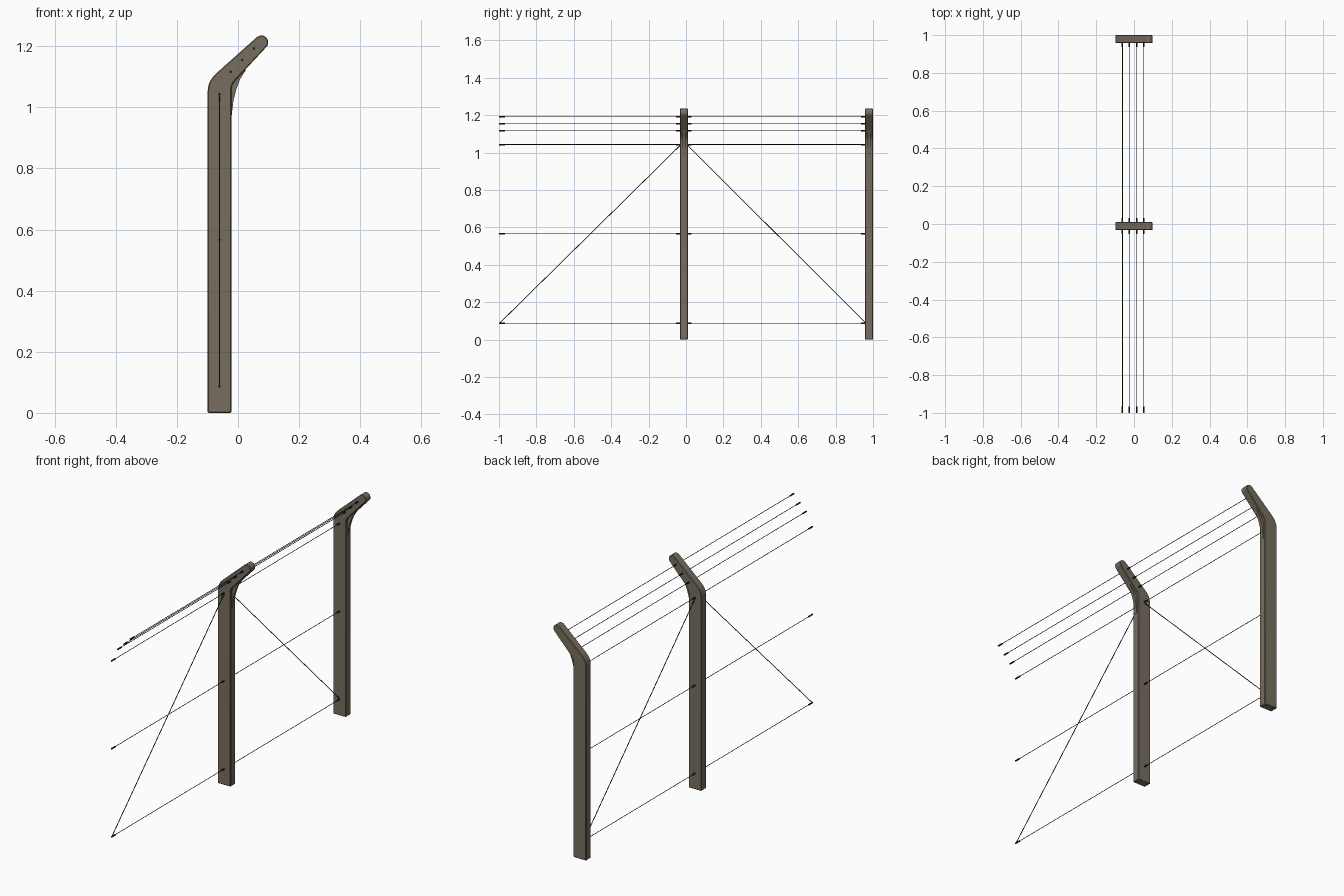
import bpy, bmesh, math
from mathutils import Vector

if "Cube" in bpy.data.objects:
    bpy.data.objects.remove(bpy.data.objects["Cube"])


def material(name, rgb):
    m = bpy.data.materials.new(name)
    m.diffuse_color = (*rgb, 1)
    m.use_nodes = True
    m.node_tree.nodes["Principled BSDF"].inputs["Base Color"].default_value = m.diffuse_color
    return m


CONCRETE = material("weathered_concrete", (0.185, 0.155, 0.115))
WIRE = material("dark_wire", (0.02, 0.019, 0.017))


def finish(name, bm, mat):
    bmesh.ops.recalc_face_normals(bm, faces=bm.faces)
    me = bpy.data.meshes.new(name)
    bm.to_mesh(me)
    bm.free()
    me.materials.append(mat)
    ob = bpy.data.objects.new(name, me)
    bpy.context.collection.objects.link(ob)
    return ob


def extrude_profile(name, pts, y0, y1, bevel):
    """Extrude an x-z outline from y0 to y1."""
    bm = bmesh.new()
    face = bm.faces.new([bm.verts.new((x, y0, z)) for x, z in pts])
    ext = bmesh.ops.extrude_face_region(bm, geom=[face])
    for v in ext["geom"]:
        if isinstance(v, bmesh.types.BMVert):
            v.co.y = y1
    ob = finish(name, bm, CONCRETE)
    if bevel:
        mod = ob.modifiers.new("edge_chamfer", 'BEVEL')
        mod.width, mod.segments = bevel, 1
        mod.angle_limit = math.radians(40)
    bpy.ops.object.select_all(action='DESELECT')
    ob.select_set(True)
    bpy.context.view_layer.objects.active = ob
    bpy.ops.object.shade_smooth_by_angle(angle=math.radians(32))
    return ob


def rod(name, a, b, r, sides=8):
    a, b = Vector(a), Vector(b)
    bm = bmesh.new()
    bmesh.ops.create_cone(bm, cap_ends=True, segments=sides, radius1=r, radius2=r,
                          depth=(b - a).length)
    rot = (b - a).to_track_quat('Z', 'Y')
    for v in bm.verts:
        v.co = rot @ v.co + (a + b) / 2
    for f in bm.faces:
        f.smooth = len(f.verts) == 4
    return finish(name, bm, WIRE)


def bend(p0, p1, p2, n):
    """Points on a quadratic curve."""
    p0, p1, p2 = Vector(p0), Vector(p1), Vector(p2)
    return [tuple(p0 * (1 - t) ** 2 + p1 * 2 * t * (1 - t) + p2 * t * t)
            for t in (i / n for i in range(n + 1))]


# Post outline: straight shaft, curved elbow, arm with a round tip
tip, tip_r = (0.0765, 1.2125), 0.0225
outline = [(-0.022, 0), (-0.099, 0)]
outline += bend((-0.099, 1.055), (-0.098, 1.087), (-0.070, 1.112), 6)
outline += [(tip[0] + tip_r * math.cos(math.radians(d)),
             tip[1] + tip_r * math.sin(math.radians(d))) for d in range(133, -48, -20)]
outline += bend((-0.003, 1.094), (-0.022, 1.077), (-0.022, 1.055), 5)
# Thin stiffening fin in the elbow
fin = [(-0.030, 0.970), (-0.021, 0.970), (-0.015, 1.022), (-0.006, 1.057),
       (0.007, 1.092), (0.026, 1.122), (0.015, 1.130), (-0.030, 1.090)]

HALF = 0.0215
POSTS = {"middle": -0.0115, "rear": 0.9785}
for label, y in POSTS.items():
    extrude_profile(label + "_post", outline, y - HALF, y + HALF, 0.003)
    extrude_profile(label + "_elbow_fin", fin, y - 0.008, y + 0.008, 0)

# Straight wires and the thicker sleeves where they meet the posts
WIRES = [(-0.061, 0.087), (-0.061, 0.566), (-0.061, 1.043),
         (-0.024, 1.116), (0.0135, 1.154), (0.052, 1.192)]
START, MID, END = -1.0, POSTS["middle"], POSTS["rear"]
REACH = 0.042
for i, (x, z) in enumerate(WIRES):
    rod(f"wire_{i}", (x, START, z), (x, END, z), 0.0016, 6)
    for label, a, b in (("front", START, START + 0.033),
                        ("middle", MID - REACH, MID + REACH),
                        ("rear", END - REACH, END)):
        rod(f"{label}_wire_sleeve_{i}", (x, a, z), (x, b, z), 0.004)

# Diagonal braces, high at the middle post and low at both ends
x, low, high = -0.061, 0.087, 1.043
rod("front_diagonal_wire", (x, START + 0.003, low), (x, MID - 0.015, high), 0.002, 6)
rod("rear_diagonal_wire", (x, END - 0.015, low), (x, MID + 0.015, high), 0.002, 6)
